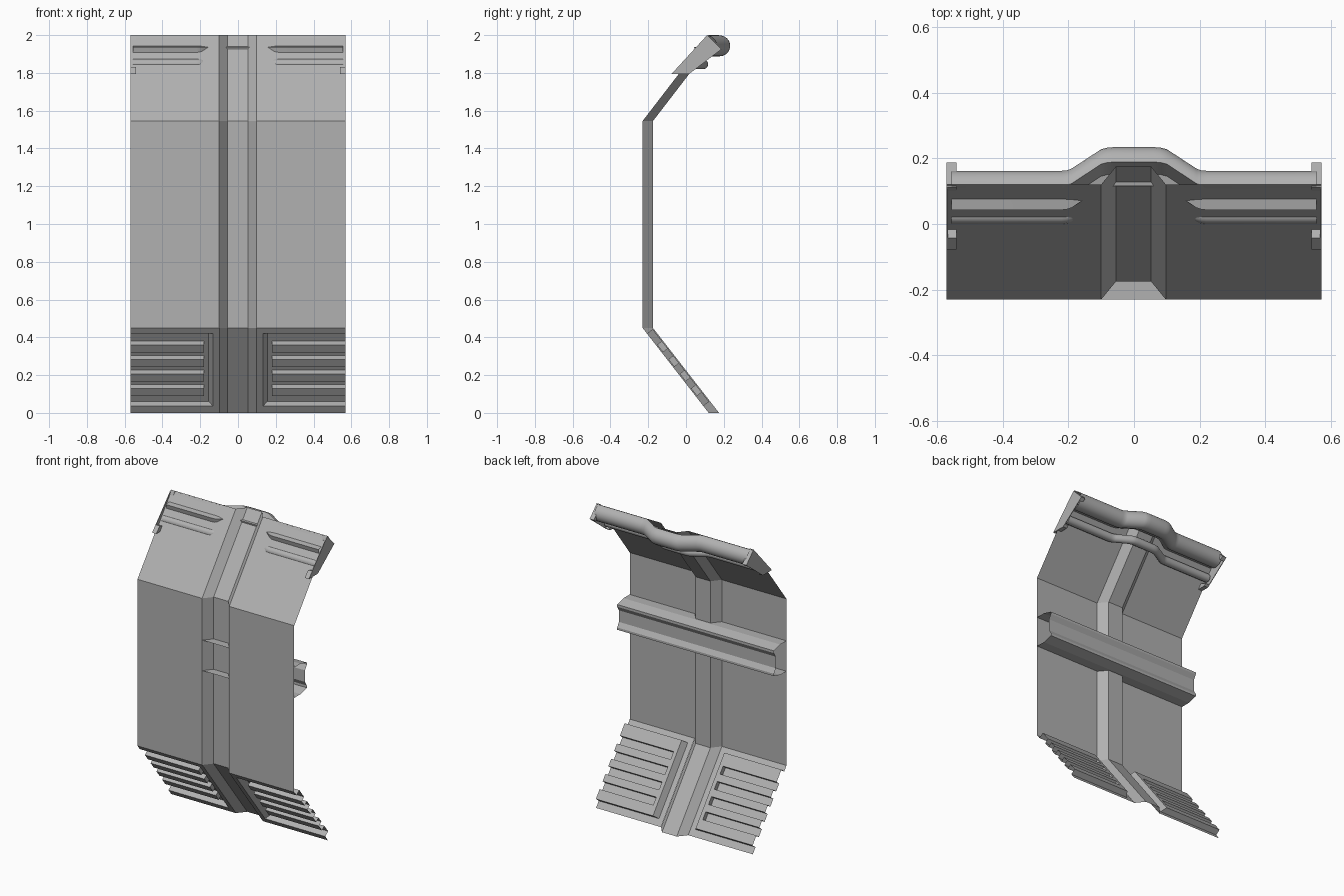
import bpy, bmesh, math

if "Cube" in bpy.data.objects:
    bpy.data.objects.remove(bpy.data.objects["Cube"])

W = 0.57          # half width
GROOVE = 0.055    # depth of the centre channel

# Mid grey for every part
grey = bpy.data.materials.new("mid_grey")
grey.diffuse_color = (0.44, 0.44, 0.44, 1)
grey.use_nodes = True
grey.node_tree.nodes["Principled BSDF"].inputs["Base Color"].default_value = grey.diffuse_color


def make(name, verts, faces, smooth=False):
    me = bpy.data.meshes.new(name)
    me.from_pydata(verts, [], faces)
    me.materials.append(grey)
    ob = bpy.data.objects.new(name, me)
    bpy.context.collection.objects.link(ob)
    bm = bmesh.new()
    bm.from_mesh(me)
    bmesh.ops.remove_doubles(bm, verts=bm.verts, dist=0.0005)
    bmesh.ops.recalc_face_normals(bm, faces=bm.faces)
    bm.to_mesh(me)
    bm.free()
    if smooth:
        bpy.context.view_layer.objects.active = ob
        ob.select_set(True)
        bpy.ops.object.shade_smooth_by_angle(angle=math.radians(35))
        ob.select_set(False)
    return ob


def grid(name, rows, smooth=False):
    """Skin a list of equal-length point rows."""
    n = len(rows[0])
    verts = [p for r in rows for p in r]
    faces = [(i * n + j, i * n + j + 1, (i + 1) * n + j + 1, (i + 1) * n + j)
             for i in range(len(rows) - 1) for j in range(n - 1)]
    return make(name, verts, faces, smooth)


# Main wall sheet, bent at the top, with the centre channel
section = [(-W, 0), (-0.1, 0), (-0.055, GROOVE), (0.052, GROOVE), (0.097, 0), (W, 0)]
upper = [(-0.23, 0.45), (-0.23, 1.545), (0.12, 2.0)]
grid("wall_panel", [[(x, y + d, z) for x, d in section] for y, z in upper])

# Lower part of the centre channel
lower = [(0.12, 0), (-0.23, 0.45)]
grid("lower_channel", [[(x, y + d, z) for x, d in section[1:5]] for y, z in lower])

# Lower vent panels, recessed with four horizontal ribs
NY, NZ = 0.789, 0.614   # backward normal of the lower slope


def on_slope(x, z, d=0.0):
    """Point on the lower slope at height z, pushed back by d."""
    return (x, 0.12 - z * 0.35 / 0.45 + d * NY, z + d * NZ)


def vent(name, sign):
    verts, faces = [], []

    def quad(*pts):
        k = len(verts)
        verts.extend(on_slope(sign * x, z, d) for x, z, d in pts)
        faces.append((k, k + 1, k + 2, k + 3))

    def flat(x0, x1, z0, z1, d):
        quad((x0, z0, d), (x1, z0, d), (x1, z1, d), (x0, z1, d))

    x0, x1, xr = 0.132, 0.155, 0.18      # frame, floor and rib starts
    z0, z1, dep, rib = 0.036, 0.42, 0.038, 0.006
    # frame
    flat(0.098, x0, 0, 0.45, 0)
    flat(x0, W, 0, z0, 0)
    flat(x0, W, z1, 0.45, 0)
    # recess walls
    quad((x0, z0, 0), (x0, z1, 0), (x1, z1, dep), (x1, z0, dep))
    for z in (z0, z1):
        quad((x0, z, 0), (W, z, 0), (W, z, dep), (x1, z, dep))
    # recess floor and ribs
    flat(x1, xr, z0, z1, dep)
    low = z0
    for i in range(4):
        a = 0.086 + i * 0.077
        b = a + 0.04
        flat(xr, W, low, a, dep)
        flat(xr, W, a, b, rib)
        for z in (a, b):
            quad((xr, z, rib), (W, z, rib), (W, z, dep), (xr, z, dep))
        quad((xr, a, rib), (xr, b, rib), (xr, b, dep), (xr, a, dep))
        low = b
    flat(xr, W, low, z1, dep)
    make(name, verts, faces)


vent("vent_right", 1)
vent("vent_left", -1)

# Open rail across the back
half_rail = [(-0.229, 0.1), (-0.165, 0.1), (-0.1, 0.083), (-0.1, 0.068), (-0.118, 0.038)]
rail = [(y, 1.17 + h) for y, h in half_rail] + [(y, 1.17 - h) for y, h in reversed(half_rail)]
grid("back_rail", [[(x, y, z) for y, z in rail] for x in (-W, W)])


# Pipes along the top, swung out around the channel
def arc(r, a0, a1, n):
    return [(r * math.cos(math.radians(a0 + (a1 - a0) * k / n)),
             r * math.sin(math.radians(a0 + (a1 - a0) * k / n))) for k in range(n + 1)]


def pipe(name, y_side, y_mid, zc, loop):
    half = [(0.06, 1), (0.08, 0.98), (0.1, 0.91), (0.19, 0.09), (0.205, 0.02), (0.22, 0), (0.555, 0)]
    path = [(-x, t) for x, t in reversed(half)] + half
    loop = loop + loop[:1]
    grid(name, [[(x, y_side + (y_mid - y_side) * t + dy, zc + dz) for dy, dz in loop]
                for x, t in path], smooth=True)


# the large pipe is flattened against the panel, with a narrow ledge poking through
pipe("large_pipe", 0.107, 0.179, 1.943,
     arc(0.055, -135, 80, 14) + [(-0.027, 0.0), (-0.064, -0.007), (-0.057, -0.036)])
pipe("small_pipe", 0.027, 0.09, 1.846, arc(0.027, 0, 335, 13))

# End brackets: a thin side plate with a lip at the front and at the back
plate = [(-0.078, 1.793), (0.015, 1.793), (0.187, 1.925), (0.112, 2.0)]
front_lip = [(-0.078, 1.793), (0.015, 1.793), (0.03, 1.805), (-0.042, 1.832)]
back_lip = [(0.187, 1.925), (0.112, 2.0), (0.1, 1.975), (0.165, 1.908)]


def prism(name, outline, s, x0):
    n = len(outline)
    verts = [(s * x, y, z) for x in (x0, W) for y, z in outline]
    faces = [tuple(range(n)), tuple(range(n, 2 * n))]
    faces += [(i, (i + 1) % n, n + (i + 1) % n, n + i) for i in range(n)]
    make(name, verts, faces)


for side, s in (("right", 1), ("left", -1)):
    prism("bracket_plate_" + side, plate, s, W - 0.004)
    prism("bracket_front_lip_" + side, front_lip, s, 0.54)
    prism("bracket_back_lip_" + side, back_lip, s, 0.54)
